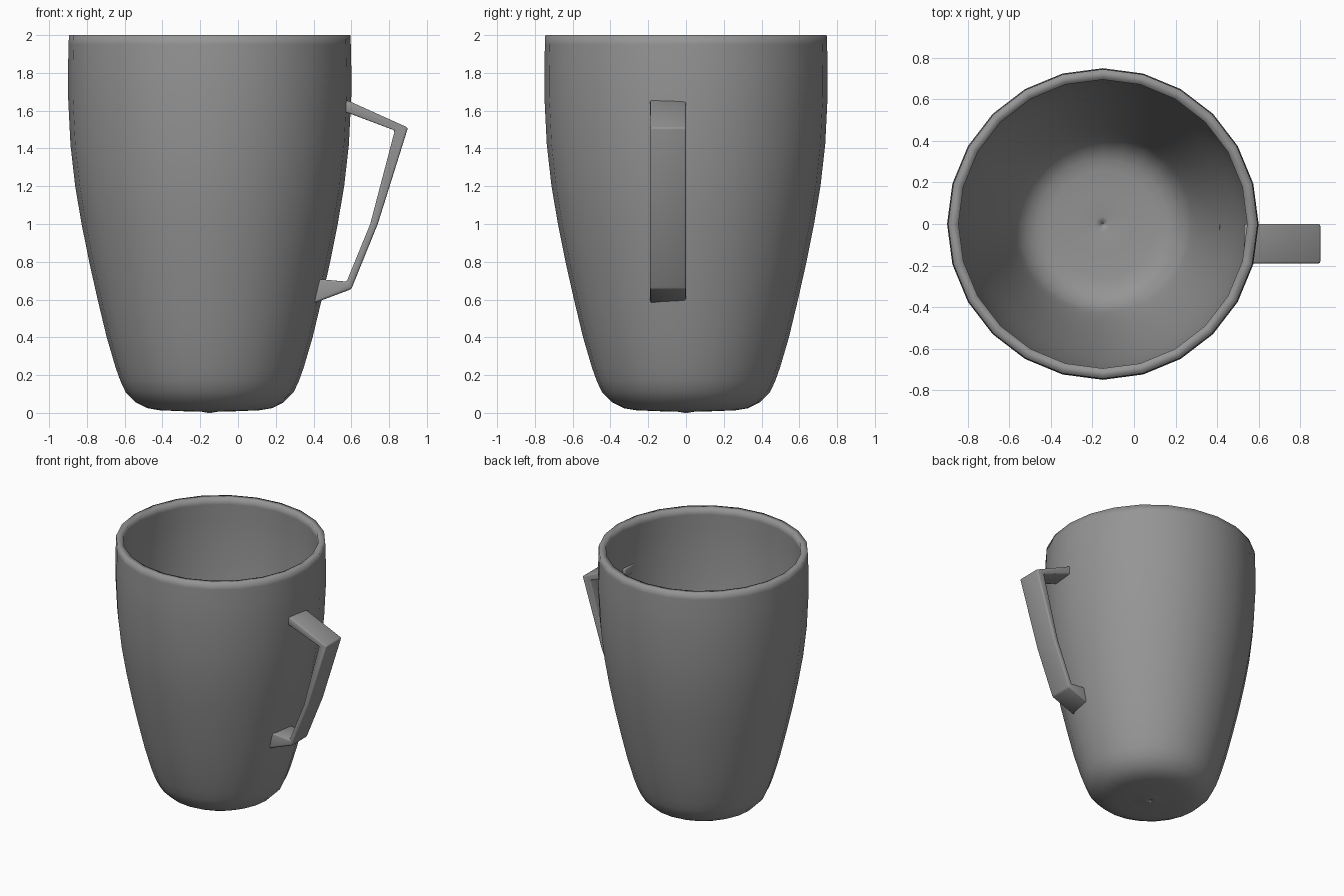
import bpy, bmesh, math

if "Cube" in bpy.data.objects:
    bpy.data.objects.remove(bpy.data.objects["Cube"])

SIDES = 24
CX = -0.15  # axis of the cup

# Dark grey glaze
glaze = bpy.data.materials.new("dark_grey")
glaze.diffuse_color = (0.3, 0.3, 0.3, 1.0)
glaze.use_nodes = True
glaze.node_tree.nodes["Principled BSDF"].inputs["Base Color"].default_value = glaze.diffuse_color


def make_object(name, bm):
    mesh = bpy.data.meshes.new(name)
    bm.to_mesh(mesh)
    bm.free()
    mesh.materials.append(glaze)
    ob = bpy.data.objects.new(name, mesh)
    bpy.context.collection.objects.link(ob)
    bpy.context.view_layer.objects.active = ob
    bpy.ops.object.select_all(action='DESELECT')
    ob.select_set(True)
    return ob


# Cup: outer profile (radius, height) turned about the axis, then thickened inward
profile = [(0.01, 0.0), (0.04, 0.006), (0.15, 0.009), (0.265, 0.014), (0.33, 0.025),
           (0.39, 0.055), (0.445, 0.11), (0.473, 0.17), (0.498, 0.24), (0.545, 0.40),
           (0.593, 0.60), (0.638, 0.80), (0.678, 1.0), (0.712, 1.2), (0.737, 1.42),
           (0.75, 1.68), (0.75, 1.82), (0.747, 1.95), (0.745, 2.0)]
bm = bmesh.new()
rings = []
for r, z in profile:
    rings.append([bm.verts.new((CX + r * math.cos(a), r * math.sin(a), z))
                  for a in (2 * math.pi * k / SIDES for k in range(SIDES))])
for low, high in zip(rings, rings[1:]):
    for k in range(SIDES):
        n = (k + 1) % SIDES
        bm.faces.new((low[k], low[n], high[n], high[k]))
cup = make_object("cup", bm)
bpy.ops.object.shade_smooth()
wall = cup.modifiers.new("wall", 'SOLIDIFY')
wall.thickness = 0.05
wall.offset = -1

# Handle: angular strap swept across y, its ends sunk into the wall
outer = [(0.53, 1.665), (0.59, 1.65), (0.90, 1.51), (0.74, 1.0), (0.60, 0.655), (0.40, 0.58)]
inner = [(0.53, 1.60), (0.59, 1.585), (0.83, 1.495), (0.70, 1.0), (0.575, 0.695), (0.41, 0.71)]
Y0, Y1 = -0.19, 0.0
bm = bmesh.new()
loops = [[bm.verts.new((x, y, z)) for x, y, z in
          ((ox, Y0, oz), (ox, Y1, oz), (ix, Y1, iz), (ix, Y0, iz))]
         for (ox, oz), (ix, iz) in zip(outer, inner)]
for a, b in zip(loops, loops[1:]):
    for k in range(4):
        n = (k + 1) % 4
        bm.faces.new((a[k], a[n], b[n], b[k]))
bm.faces.new(loops[0])
bm.faces.new(loops[-1])
bmesh.ops.recalc_face_normals(bm, faces=bm.faces)
handle = make_object("handle", bm)
bpy.ops.object.shade_smooth()
bev = handle.modifiers.new("soft_edges", 'BEVEL')
bev.width = 0.01
bev.segments = 2
